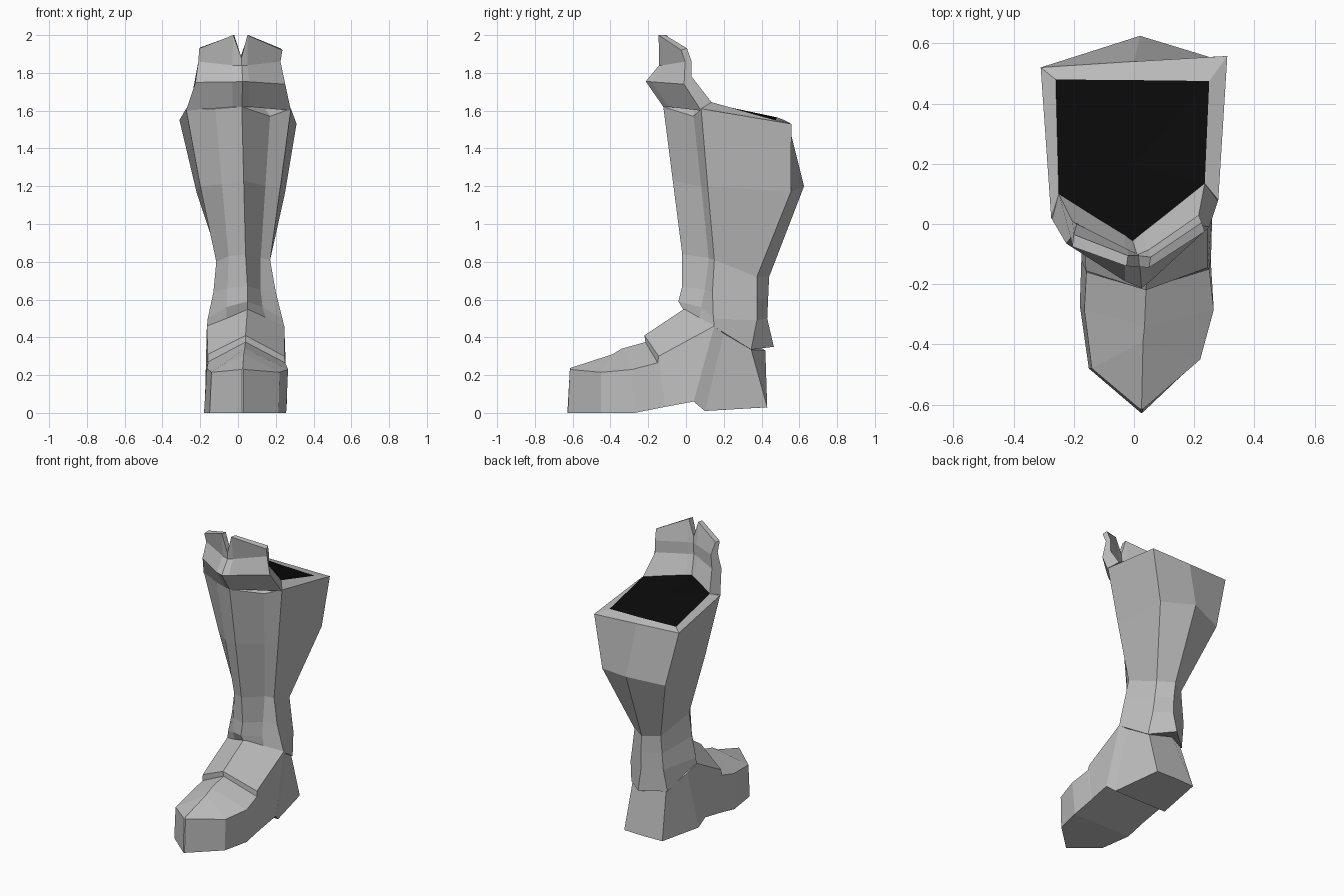
import bpy
import bmesh

cube = bpy.data.objects.get("Cube")
if cube:
    bpy.data.objects.remove(cube, do_unlink=True)


def material(name, rgb):
    m = bpy.data.materials.new(name)
    m.use_nodes = True
    m.diffuse_color = (*rgb, 1)
    bsdf = m.node_tree.nodes["Principled BSDF"]
    bsdf.inputs["Base Color"].default_value = (*rgb, 1)
    bsdf.inputs["Roughness"].default_value = 0.8
    return m


GREY = material("plain grey", (0.52, 0.52, 0.52))
BLACK = material("opening black", (0.003, 0.003, 0.003))


def finish(name, bm, mat):
    bmesh.ops.recalc_face_normals(bm, faces=bm.faces)
    mesh = bpy.data.meshes.new(name)
    bm.to_mesh(mesh)
    bm.free()
    mesh.materials.append(mat)
    obj = bpy.data.objects.new(name, mesh)
    bpy.context.collection.objects.link(obj)
    return obj


def loft(name, rings, mat, cap_start=True, cap_end=True):
    """Skin a list of closed rings that share one point count."""
    bm = bmesh.new()
    rows = [[bm.verts.new(p) for p in ring] for ring in rings]
    n = len(rows[0])
    for a, b in zip(rows, rows[1:]):
        for i in range(n):
            j = (i + 1) % n
            bm.faces.new((a[i], a[j], b[j], b[i]))
    if cap_start:
        bm.faces.new(rows[0])
    if cap_end:
        bm.faces.new(rows[-1])
    return finish(name, bm, mat)


# Leg: front ridge, left mid, left corner, back left, back, back right, right corner, right mid
inner_rim = [(-.005, -.055, 1.65), (.115, .04, 1.65), (.235, .135, 1.645), (.25, .475, 1.55),
             (-.005, .478, 1.555), (-.26, .48, 1.565), (-.25, .10, 1.645), (-.125, .02, 1.65)]
leg_rings = [
    [(.05, -.01, .54), (.15, .07, .49), (.245, .15, .455), (.175, .345, .335),
     (.04, .465, .35), (-.10, .345, .335), (-.165, .12, .455), (-.06, .05, .50)],
    [(.05, -.04, .59), (.13, .08, .56), (.235, .145, .50), (.16, .375, .49),
     (.04, .43, .50), (-.09, .375, .49), (-.16, .12, .50), (-.06, .03, .56)],
    [(.05, -.02, .67), (.12, .10, .65), (.20, .14, .64), (.145, .375, .60),
     (.04, .435, .61), (-.08, .375, .60), (-.13, .12, .64), (-.055, .03, .66)],
    [(.04, -.02, .84), (.12, .12, .82), (.17, .15, .81), (.13, .375, .72),
     (.03, .44, .72), (-.07, .375, .72), (-.115, .13, .80), (-.05, .03, .83)],
    [(.03, -.07, 1.23), (.145, .08, 1.2), (.225, .115, 1.2), (.25, .555, 1.17),
     (.02, .625, 1.20), (-.22, .54, 1.17), (-.20, .075, 1.2), (-.085, -.02, 1.21)],
    [(.02, -.12, 1.62), (.17, .04, 1.57), (.28, .08, 1.61), (.31, .558, 1.53),
     (0, .54, 1.54), (-.31, .52, 1.55), (-.275, .02, 1.61), (-.12, -.06, 1.61)],
    inner_rim,
]
loft("boot_leg", leg_rings, GREY, cap_end=False)

# Dark opening at the top
bm = bmesh.new()
rim = [bm.verts.new(p) for p in inner_rim]
hub = bm.verts.new((0, .2, 1.615))
for i, v in enumerate(rim):
    bm.faces.new((v, rim[(i + 1) % len(rim)], hub))
finish("leg_opening", bm, BLACK)

# Foot sections from toe to heel: ridge, left top, left sole, sole centre, right sole, right top
foot_sections = [
    [(.025, -.615, .237), (.03, -.615, .23), (.03, -.625, 0),
     (.025, -.628, 0), (.02, -.625, 0), (.02, -.615, .23)],
    [(.03, -.39, .31), (.22, -.45, .215), (.215, -.45, 0),
     (.025, -.46, 0), (-.15, -.48, 0), (-.14, -.48, .215)],
    [(.035, -.34, .34), (.265, -.285, .23), (.255, -.27, 0),
     (.035, -.27, 0), (-.18, -.27, 0), (-.165, -.285, .235)],
    [(.04, -.215, .375), (.25, -.15, .265), (.255, -.12, .03),
     (.04, -.12, .03), (-.175, -.12, .03), (-.158, -.16, .27)],
    [(.04, -.22, .41), (.245, -.145, .30), (.256, -.11, .032),
     (.04, -.11, .032), (-.175, -.11, .032), (-.16, -.155, .31)],
    [(.05, -.01, .55), (.245, .15, .46), (.26, .04, .06),
     (.04, .04, .06), (-.175, .04, .06), (-.165, .12, .46)],
    [(.045, .15, .50), (.225, .20, .42), (.235, .10, .01),
     (.04, .10, .01), (-.165, .10, .01), (-.15, .20, .42)],
    [(.04, .42, .33), (.165, .345, .335), (.17, .43, .03),
     (.03, .435, .03), (-.12, .43, .03), (-.09, .345, .335)],
]
loft("boot_foot", foot_sections, GREY)

# Split cuff: each column is a closed profile, outer face upwards then inner face down
cuff_columns = [
    [(-.275, .02, 1.60), (-.225, -.065, 1.75), (-.21, -.045, 1.86), (-.205, -.075, 1.93),
     (-.20, -.035, 1.935), (-.19, .0, 1.86), (-.205, .01, 1.77), (-.25, .10, 1.645)],
    [(-.03, -.10, 1.62), (-.03, -.19, 1.752), (-.03, -.125, 1.84), (-.025, -.14, 2.0),
     (-.02, -.105, 2.0), (-.02, -.085, 1.85), (-.03, -.085, 1.77), (-.03, -.035, 1.645)],
    [(.02, -.12, 1.62), (.025, -.213, 1.755), (.02, -.142, 1.84), (.018, -.142, 1.88),
     (.015, -.105, 1.89), (.015, -.10, 1.85), (.01, -.10, 1.77), (-.005, -.055, 1.645)],
    [(.06, -.09, 1.62), (.06, -.185, 1.753), (.05, -.125, 1.84), (.05, -.145, 2.0),
     (.055, -.11, 2.0), (.05, -.085, 1.85), (.045, -.085, 1.77), (.03, -.025, 1.645)],
    [(.28, .08, 1.60), (.25, -.01, 1.74), (.225, -.005, 1.86), (.235, -.025, 1.92),
     (.225, .005, 1.93), (.215, .03, 1.86), (.215, .03, 1.78), (.235, .135, 1.645)],
]
loft("split_cuff", cuff_columns, GREY)
